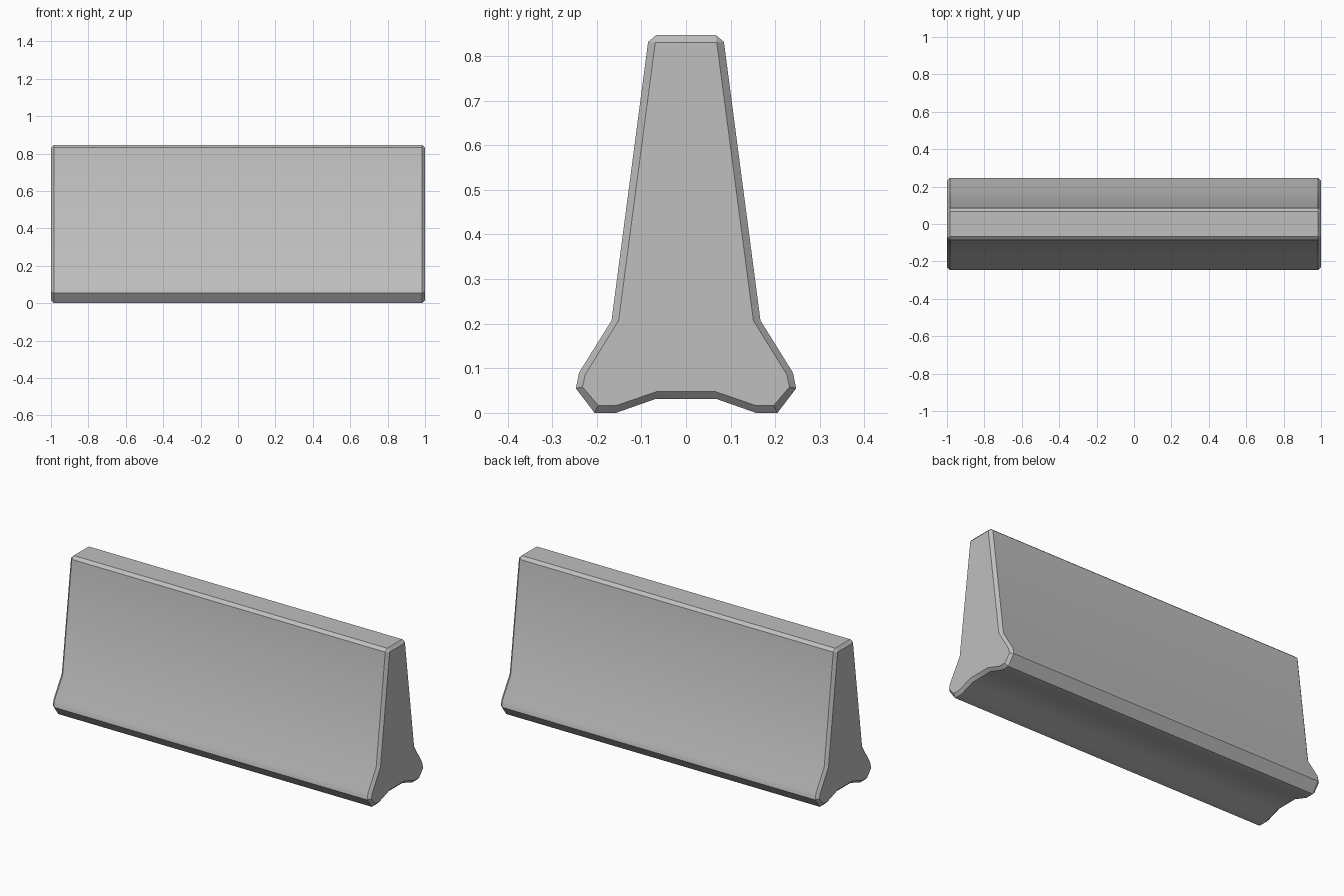
import bpy, bmesh, math

cube = bpy.data.objects.get("Cube")
if cube:
    bpy.data.objects.remove(cube, do_unlink=True)

concrete = bpy.data.materials.new("concrete_grey")
concrete.use_nodes = True
grey = (0.52, 0.52, 0.52, 1)
concrete.diffuse_color = grey
bsdf = concrete.node_tree.nodes["Principled BSDF"]
bsdf.inputs["Base Color"].default_value = grey
bsdf.inputs["Roughness"].default_value = 0.9

# Half profiles (y, z), from the top down to the drainage recess underneath
body = [(0.067, 0.847), (0.085, 0.832), (0.167, 0.207), (0.24, 0.09),
        (0.247, 0.055), (0.205, 0), (0.157, 0), (0.069, 0.031)]
# End cap profile: the two top points meet, giving a triangular chamfer corner
cap = [(0.069, 0.83), (0.069, 0.83), (0.151, 0.207), (0.226, 0.086),
       (0.232, 0.058), (0.197, 0.017), (0.155, 0.017), (0.065, 0.048)]


def ring(bm, half, x):
    """Mirror a half profile into a closed loop of vertices at x."""
    loop = half + [(-y, z) for y, z in reversed(half)]
    return [bm.verts.new((x, y, z)) for y, z in loop]


# Barrier: loft from chamfered cap through the body to the other cap
bm = bmesh.new()
rings = [ring(bm, half, x) for half, x in
         ((cap, -1), (body, -0.984), (body, 0.984), (cap, 1))]
for a, b in zip(rings, rings[1:]):
    for i in range(len(a)):
        j = (i + 1) % len(a)
        bm.faces.new((a[i], a[j], b[j], b[i]))
for end in (rings[0], rings[-1]):
    bm.faces.new(end)
bmesh.ops.remove_doubles(bm, verts=bm.verts, dist=0.0005)
bmesh.ops.recalc_face_normals(bm, faces=bm.faces)

mesh = bpy.data.meshes.new("road_barrier")
bm.to_mesh(mesh)
bm.free()
mesh.materials.append(concrete)
barrier = bpy.data.objects.new("road_barrier", mesh)
bpy.context.collection.objects.link(barrier)

# Soft kinks on the slopes, crisp chamfers
bpy.ops.object.select_all(action='DESELECT')
barrier.select_set(True)
bpy.context.view_layer.objects.active = barrier
bpy.ops.object.shade_smooth_by_angle(angle=math.radians(30))
